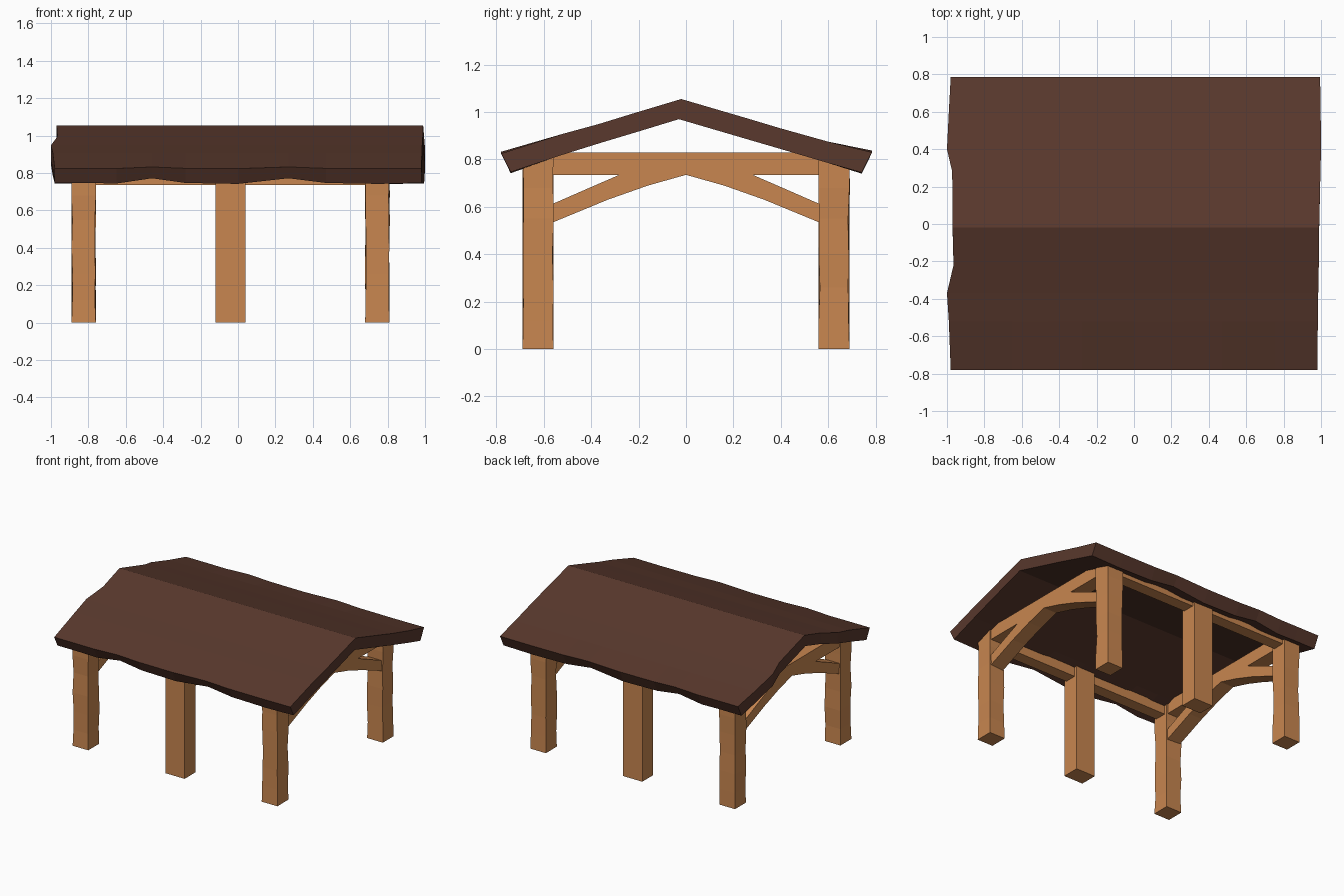
import bpy, bmesh, random

if "Cube" in bpy.data.objects:
    bpy.data.objects.remove(bpy.data.objects["Cube"])

random.seed(4)


def material(name, color):
    m = bpy.data.materials.new(name)
    m.diffuse_color = (*color, 1)
    m.use_nodes = True
    m.node_tree.nodes["Principled BSDF"].inputs["Base Color"].default_value = m.diffuse_color
    return m


WOOD = material("light_wood", (0.58, 0.24, 0.08))
ROOF = material("dark_roof", (0.10, 0.04, 0.026))


def finish(name, bm, mat):
    bmesh.ops.recalc_face_normals(bm, faces=bm.faces)
    me = bpy.data.meshes.new(name)
    bm.to_mesh(me)
    bm.free()
    me.materials.append(mat)
    ob = bpy.data.objects.new(name, me)
    bpy.context.collection.objects.link(ob)
    return ob


def loft(rings):
    """Closed tube through equal-length rings with capped ends."""
    bm = bmesh.new()
    vs = [[bm.verts.new(p) for p in r] for r in rings]
    n = len(vs[0])
    for a, b in zip(vs, vs[1:]):
        for i in range(n):
            j = (i + 1) % n
            bm.faces.new((a[i], a[j], b[j], b[i]))
    # cap as a strip so that uneven ends stay clean
    for r in (vs[0], vs[-1]):
        for i in range(n // 2 - 1):
            bm.faces.new((r[i], r[i + 1], r[n - 2 - i], r[n - 1 - i]))
    return bm


def post(name, x, y, wx, wy, hewn):
    rings = []
    heights = (0, 0.12, 0.26, 0.4, 0.55, 0.68, 0.82) if hewn else (0, 0.82)
    for z in heights:
        ring = []
        for sx, sy in ((-1, -1), (1, -1), (1, 1), (-1, 1)):
            k = random.uniform(-0.006, 0.002) if 0 < z < 0.8 else 0
            ring.append((x + sx * (wx / 2 + k), y + sy * (wy / 2 + k), z))
        rings.append(ring)
    return finish(name, loft(rings), WOOD)


def prism_x(name, profile, x0, x1):
    return finish(name, loft([[(x, y, z) for y, z in profile] for x in (x0, x1)]), WOOD)


FRAME_X = {"left": -0.825, "right": 0.745}
SIDES = {"front": -1, "back": 1}

# corner posts and gable frames with raking braces
for end, x in FRAME_X.items():
    for side, s in SIDES.items():
        post(f"{side}_{end}_post", x, s * 0.625, 0.13, 0.13, True)
        tie = [(0, 0.735), (0.6, 0.735), (0.6, 0.83), (0, 0.83)]
        brace = [(0.58, 0.527), (0.33, 0.63), (0.16, 0.69), (0, 0.735),
                 (0.0, 0.75), (0.27, 0.74), (0.42, 0.675), (0.58, 0.605)]
        for part, prof in (("tie_beam", tie), ("brace", brace)):
            prism_x(f"{side}_{end}_{part}", [(s * y, z) for y, z in prof],
                    x - 0.055, x + 0.055)

# middle posts and long wall plates
for side, s in SIDES.items():
    post(f"{side}_middle_post", -0.04, s * 0.625, 0.16, 0.13, False)
    prism_x(f"{side}_plate", [(s * y, z) for y, z in
            ((0.58, 0.735), (0.67, 0.735), (0.67, 0.8), (0.58, 0.82))],
            FRAME_X["left"], FRAME_X["right"])

# roof slab: top stations (y, z) with ragged left and right gable edges
top = [(-0.78, 0.825), (-0.52, 0.908), (-0.37, 0.949), (-0.22, 0.995), (-0.02, 1.055),
       (0.28, 0.967), (0.4, 0.931), (0.6, 0.875), (0.785, 0.83)]
under = [(-0.74, 0.747), (-0.52, 0.82), (-0.37, 0.867), (-0.22, 0.912), (-0.03, 0.97),
         (0.28, 0.879), (0.4, 0.844), (0.6, 0.785), (0.742, 0.745)]
left = [-0.98, -0.99, -1.0, -0.965, -0.97, -0.972, -1.0, -0.99, -0.98]
right = [0.98, 0.983, 0.985, 0.988, 0.99, 0.997, 1.0, 0.998, 0.995]
inner_x = [-0.8, -0.65, -0.46, -0.28, 0, 0.27, 0.47, 0.75]
ragged = [0, -0.003, 0.025, 0.0, -0.005, 0.025, 0.0, -0.005]


def roof_ring(xs, lift):
    up = [(x, y, z) for x, (y, z) in zip(xs, top)]
    lo = [(x, y, z) for x, (y, z) in zip(xs, under)]
    for i in (0, -1):  # chipped eave edges
        x, y, z = lo[i]
        lo[i] = (x, y, z + lift)
        x, y, z = up[i]
        up[i] = (x, y, z + lift * 0.3)
    return up + lo[::-1]


rings = [roof_ring(left, 0)]
rings += [roof_ring([x] * len(top), d) for x, d in zip(inner_x, ragged)]
rings += [roof_ring(right, 0)]
finish("roof", loft(rings), ROOF)
